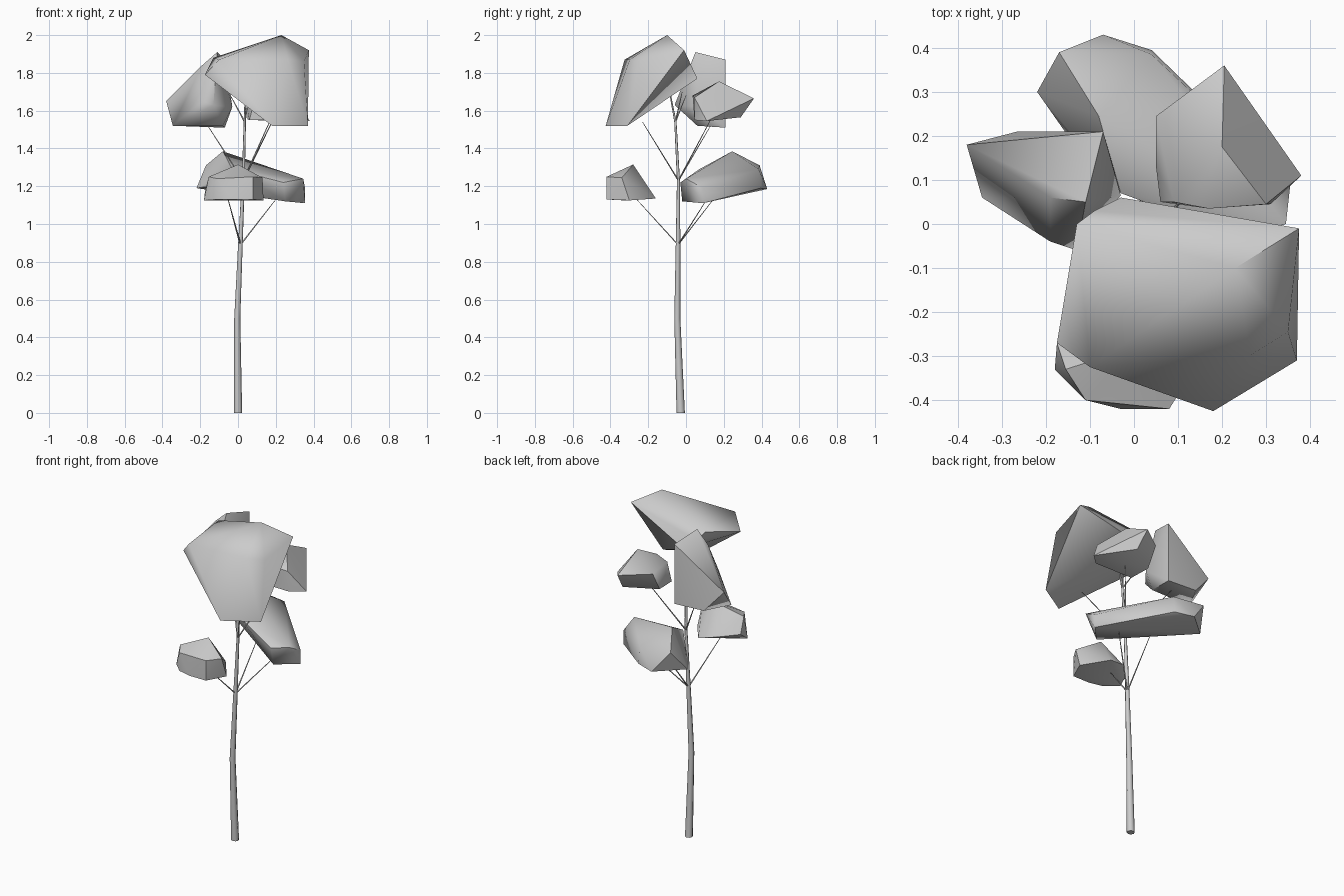
import bpy, bmesh, math
from mathutils import Vector


def finish(name, bm, angle):
    bmesh.ops.recalc_face_normals(bm, faces=bm.faces)
    me = bpy.data.meshes.new(name)
    bm.to_mesh(me)
    bm.free()
    ob = bpy.data.objects.new(name, me)
    bpy.context.collection.objects.link(ob)
    bpy.ops.object.select_all(action='DESELECT')
    ob.select_set(True)
    bpy.context.view_layer.objects.active = ob
    bpy.ops.object.shade_smooth_by_angle(angle=math.radians(angle))
    return ob


def limb(name, path, sides):
    """Tapered tube through (x, y, z, radius) stations."""
    bm = bmesh.new()
    rings = []
    for x, y, z, r in path:
        rings.append([bm.verts.new((x + r * math.cos(2 * math.pi * i / sides),
                                    y + r * math.sin(2 * math.pi * i / sides), z))
                      for i in range(sides)])
    for a, b in zip(rings, rings[1:]):
        for i in range(sides):
            j = (i + 1) % sides
            bm.faces.new((a[i], a[j], b[j], b[i]))
    bm.faces.new(rings[0][::-1])
    bm.faces.new(rings[-1])
    return finish(name, bm, 50)


def clump(name, pts):
    """Faceted foliage mass: convex hull of a few corner points."""
    bm = bmesh.new()
    for p in pts:
        bm.verts.new(p)
    res = bmesh.ops.convex_hull(bm, input=bm.verts)
    junk = {v for v in res["geom_interior"] + res["geom_unused"]
            if isinstance(v, bmesh.types.BMVert)}
    bmesh.ops.delete(bm, geom=list(junk), context='VERTS')
    return finish(name, bm, 55)


# Trunk with a slight bend
limb("trunk", [(0, -0.028, 0, 0.022), (-0.004, -0.046, 0.5, 0.016),
               (0.013, -0.042, 0.9, 0.012), (0.028, -0.04, 1.23, 0.008),
               (0.036, -0.056, 1.54, 0.006), (0.04, -0.09, 1.72, 0.003)], 8)

# Thin branches leaving the trunk at three forks
forks = {
    (0.013, -0.042, 0.89): [(-0.055, -0.27, 1.14), (0.2, 0.11, 1.13), (0.02, 0.16, 1.15)],
    (0.028, -0.04, 1.23): [(-0.16, 0.13, 1.52), (0.18, -0.23, 1.54), (0.18, 0.14, 1.57)],
    (0.036, -0.056, 1.54): [(-0.04, 0.0, 1.68), (0.06, -0.02, 1.7)],
}
n = 1
for start, ends in forks.items():
    for end in ends:
        limb(f"branch_{n}", [(*start, 0.005), (*end, 0.002)], 6)
        n += 1

# Foliage clumps
clump("foliage_top_front", [
    (0.18, -0.425, 1.52), (0.37, -0.31, 1.52), (0.23, -0.1, 2.0),
    (0.375, -0.01, 1.92), (-0.03, 0.06, 1.77), (-0.09, 0.03, 1.83),
    (-0.13, 0.0, 1.88), (-0.175, -0.27, 1.79), (-0.1, -0.325, 1.87),
    (0.264, -0.298, 1.87), (0.35, -0.245, 1.86)])
clump("foliage_top_left", [
    (-0.07, 0.21, 1.87), (-0.11, 0.05, 1.91), (-0.19, 0.06, 1.84),
    (-0.38, 0.18, 1.65), (-0.345, 0.06, 1.52), (-0.265, 0.21, 1.52),
    (-0.07, 0.21, 1.51), (-0.13, -0.06, 1.63), (-0.19, -0.04, 1.65),
    (-0.03, 0.065, 1.62), (-0.08, 0.06, 1.52)])
clump("foliage_top_right", [
    (0.2, 0.175, 1.755), (0.205, 0.36, 1.665), (0.05, 0.245, 1.67),
    (0.05, 0.13, 1.6), (0.09, 0.05, 1.66), (0.17, 0.035, 1.68),
    (0.3, 0.045, 1.67), (0.38, 0.11, 1.545), (0.31, 0.045, 1.55),
    (0.22, 0.29, 1.565), (0.06, 0.05, 1.55), (0.05, 0.18, 1.555)])
clump("foliage_low_back", [
    (-0.22, 0.3, 1.19), (-0.17, 0.39, 1.31), (-0.07, 0.43, 1.185),
    (0.04, 0.395, 1.19), (0.04, 0.385, 1.29), (-0.08, 0.245, 1.385),
    (0.345, 0.0, 1.24), (0.355, 0.09, 1.11), (0.25, -0.02, 1.12),
    (0.24, -0.03, 1.22), (-0.03, 0.07, 1.29), (-0.15, 0.2, 1.2),
    (0.355, 0.09, 1.19)])
clump("foliage_low_front", [
    (-0.18, -0.33, 1.125), (-0.175, -0.27, 1.17), (-0.155, -0.33, 1.25),
    (0.0, -0.28, 1.315), (0.13, -0.34, 1.245), (0.08, -0.42, 1.25),
    (-0.11, -0.4, 1.24), (0.08, -0.42, 1.13), (-0.03, -0.42, 1.13),
    (-0.11, -0.4, 1.13), (0.135, -0.3, 1.125), (0.03, -0.16, 1.135),
    (-0.08, -0.19, 1.16)])
